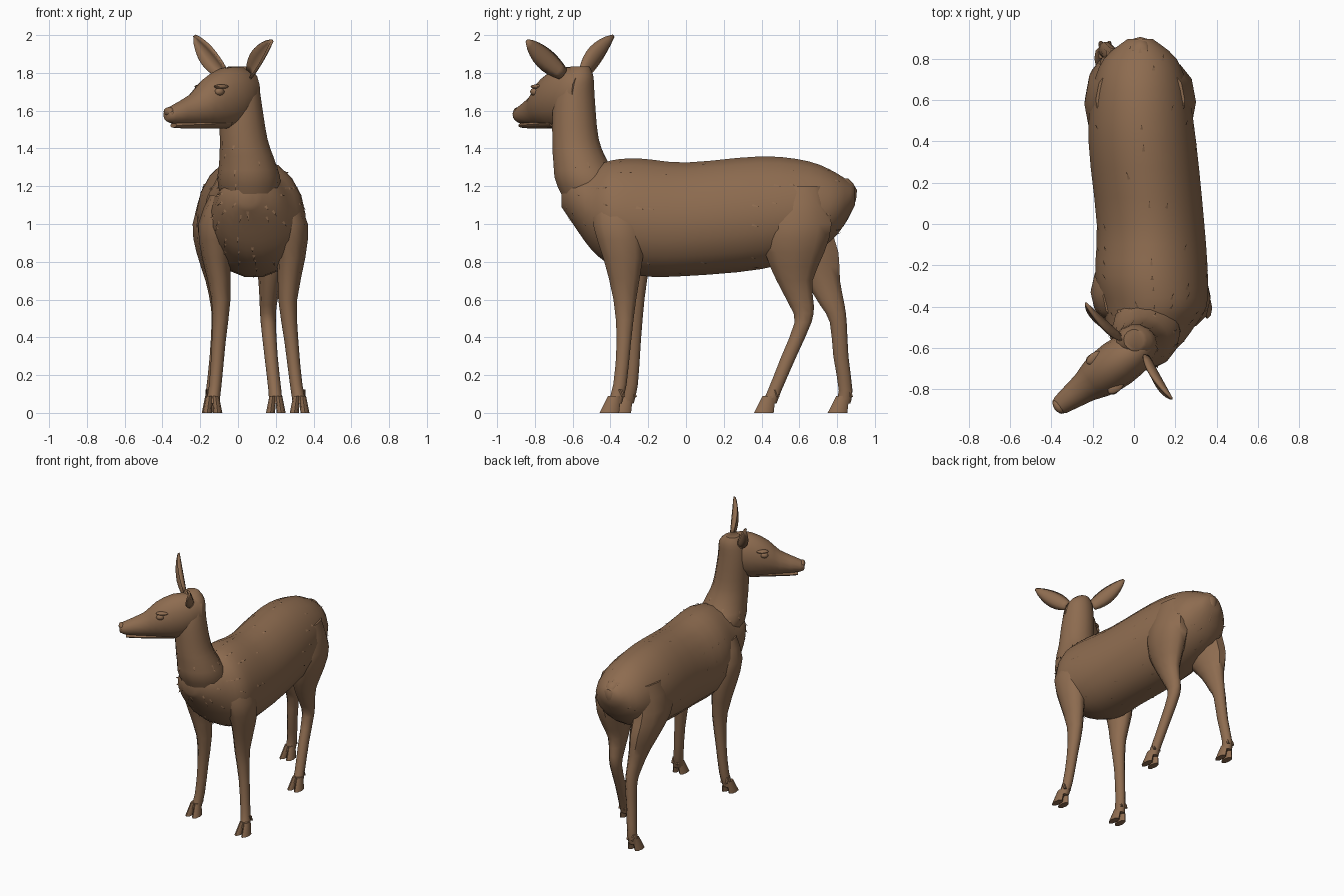
import bpy, bmesh, math, random
from mathutils import Vector as V

if "Cube" in bpy.data.objects:
    bpy.data.objects.remove(bpy.data.objects["Cube"])

random.seed(4)
fur = bpy.data.materials.new("brown_fur")
fur.diffuse_color = (0.27, 0.15, 0.08, 1)
fur.use_nodes = True
fur.node_tree.nodes["Principled BSDF"].inputs["Base Color"].default_value = fur.diffuse_color
X, Y, Z = V((1, 0, 0)), V((0, 1, 0)), V((0, 0, 1))


def finish(name, bm, normals=True):
    if normals:
        bmesh.ops.recalc_face_normals(bm, faces=bm.faces)
    me = bpy.data.meshes.new(name)
    bm.to_mesh(me)
    bm.free()
    me.materials.append(fur)
    ob = bpy.data.objects.new(name, me)
    bpy.context.collection.objects.link(ob)
    bpy.ops.object.select_all(action='DESELECT')
    ob.select_set(True)
    bpy.context.view_layer.objects.active = ob
    bpy.ops.object.shade_smooth_by_angle(angle=math.radians(50))
    return ob


def spline(rows, steps):
    """Smoothly interpolate rows of numbers (Catmull-Rom)."""
    out = []
    for i in range(len(rows) - 1):
        p0, p1 = rows[max(i - 1, 0)], rows[i]
        p2, p3 = rows[i + 1], rows[min(i + 2, len(rows) - 1)]
        for s in range(steps):
            t = s / steps
            out.append([0.5 * (2 * b + (c - a) * t + (2 * a - 5 * b + 4 * c - d) * t * t
                               + (3 * b - a - 3 * c + d) * t ** 3)
                        for a, b, c, d in zip(p0, p1, p2, p3)])
    return out + [list(rows[-1])]


def loft(name, rows, u, v, sides=12, steps=2, egg=0.0):
    """Skin oval rings; each row is x, y, z, radius along u, radius along v."""
    bm = bmesh.new()
    rings = []
    for x, y, z, a, b in spline(rows, steps):
        ring = []
        for k in range(sides):
            w = 2 * math.pi * k / sides
            c, s = math.cos(w), math.sin(w)
            ring.append(bm.verts.new(V((x, y, z)) + u * max(a, .004) * c * (1 - egg * s)
                                     + v * max(b, .004) * s))
        rings.append(ring)
    for r, q in zip(rings, rings[1:]):
        for k in range(sides):
            bm.faces.new((r[k], r[(k + 1) % sides], q[(k + 1) % sides], q[k]))
    bm.faces.new(rings[0])
    bm.faces.new(rings[-1])
    return finish(name, bm)


def ball(name, loc, size, axes):
    bm = bmesh.new()
    bmesh.ops.create_uvsphere(bm, u_segments=12, v_segments=8, radius=1)
    for vert in bm.verts:
        vert.co = loc + sum((ax * s * c for ax, s, c in zip(axes, size, vert.co)), V())
    return finish(name, bm)


# Torso: rows are x, y, z, half width, half height
body = loft("torso", [
    (.05, -.66, 1.16, .05, .07), (.06, -.6, 1.14, .15, .14), (.08, -.5, 1.08, .21, .22),
    (.1, -.4, 1.06, .25, .28), (.085, -.25, 1.037, .272, .315), (.08, 0, 1.025, .26, .305),
    (.04, .4, 1.06, .26, .303), (.03, .65, 1.085, .23, .25), (.03, .8, 1.105, .175, .165),
    (.03, .895, 1.15, .06, .05)], X, Z, 18, 3, .08)

# Neck: rows are x, y, z, half width, half depth
neck = loft("neck", [
    (.07, -.45, .95, .1, .1), (.06, -.51, 1.2, .165, .175), (.05, -.555, 1.32, .15, .15),
    (.03, -.585, 1.45, .126, .126), (.01, -.592, 1.66, .112, .112),
    (.01, -.57, 1.78, .092, .082), (0, -.56, 1.835, .05, .05)], X, Y, 14, 3)

# Head, turned to one side: rows are distance, z, half width, half height
fwd, side = V((-.81, -.59, 0)).normalized(), V((.59, -.81, 0)).normalized()


def on_head(s, off, z):
    return V((.05, -.58, z)) + fwd * s + side * off


def head_part(name, rows):
    loft(name, [(*on_head(s, 0, z), a, b) for s, z, a, b in rows], side, Z, 14)


head_part("head", [
    (-.04, 1.7, .06, .09), (.04, 1.68, .1, .152), (.16, 1.665, .115, .163),
    (.28, 1.64, .102, .125), (.36, 1.605, .075, .085), (.5, 1.578, .048, .045),
    (.53, 1.578, .028, .026)])
head_part("lower_jaw", [
    (.15, 1.535, .07, .03), (.42, 1.524, .042, .018), (.485, 1.522, .028, .012)])
head_axes = (fwd, side, Z)
ball("nose", on_head(.515, 0, 1.595), (.022, .036, .024), head_axes)
for n, sg in (("left", 1), ("right", -1)):
    ball(n + "_eye", on_head(.25, .092 * sg, 1.70), (.028, .022, .021), head_axes)
    ball(n + "_brow", on_head(.235, .088 * sg, 1.727), (.045, .025, .012), head_axes)
    ball(n + "_nostril", on_head(.515, .032 * sg, 1.585), (.01, .008, .012), head_axes)


# Ears: cupped leaf shapes opening forwards
def ear(name, base, tip):
    base, tip = V(base), V(tip)
    a = tip - base
    w = (Z - a * (Z.dot(a) / a.length_squared)).normalized()
    n = a.cross(w).normalized()
    if n.dot(fwd) < 0:
        n = -n
    bm = bmesh.new()
    grid = []
    for i in range(9):
        t = i / 8
        hw = .005 + .05 * math.sin(math.pi * (.15 + .85 * t)) ** .8 if i < 8 else .005
        grid.append([bm.verts.new(base + a * t + w * hw * c + n * (hw * .6 * c * c - .012))
                     for c in (-1, -.5, 0, .5, 1)])
    for r, q in zip(grid, grid[1:]):
        for k in range(4):
            bm.faces.new((r[k], r[k + 1], q[k + 1], q[k]))
    m = finish(name, bm).modifiers.new("thickness", 'SOLIDIFY')
    m.thickness, m.offset = .014, 0


ear("right_ear", (-.075, -.545, 1.795), (-.24, -.395, 1.995))
ear("left_ear", (.06, -.65, 1.795), (.17, -.85, 1.97))


def leg(name, rows):
    loft(name, rows, X, Y, 10)
    fx, fy = rows[-1][:2]
    # Cloven hoof and dew claws
    for n, sg in (("outer", 1), ("inner", -1)):
        loft(f"{name}_{n}_toe", [
            (fx + (.016 + .012 * t) * sg, fy - .028 * t, .09 * (1 - t),
             .018 + .006 * t, .034 + .018 * t) for t in (0, .5, 1)], X, Y, 8)
        loft(f"{name}_{n}_dew_claw", [
            (fx + .02 * sg, fy + .03 + .017 * t, .125 - .04 * t, .011, .012 - .003 * t)
            for t in (0, 1)], X, Y, 6, 1)


# Front legs share a profile (z, offset, y, half width, half depth); the left one splays
front = [(1.15, .15, -.35, .08, .12), (1, .19, -.33, .1, .14), (.82, .195, -.297, .075, .11),
         (.6, .17, -.28, .05, .063), (.38, .182, -.277, .037, .04),
         (.15, .2, -.29, .033, .037), (.05, .215, -.315, .036, .04)]
leg("front_right_leg", [(.08 - o, y, z, a, b) for z, o, y, a, b in front])
leg("front_left_leg", [(.08 + o + .033 * (1 - z), y - .03 - .035 * (1 - z), z, a, b)
                       for z, o, y, a, b in front])

# Hind legs: z, offset, y of left leg, y of right leg, half width, half depth
hind = [(1.2, .135, .6, .6, .08, .14), (1, .16, .59, .58, .11, .19),
        (.85, .155, .575, .65, .095, .165), (.7, .14, .575, .72, .062, .1),
        (.57, .13, .612, .775, .045, .068), (.48, .13, .62, .806, .04, .047),
        (.3, .145, .545, .82, .035, .042), (.12, .165, .47, .845, .034, .038),
        (.05, .17, .44, .83, .036, .042)]
leg("hind_left_leg", [(.03 + o, y, z, a, b) for z, o, y, _, a, b in hind])
leg("hind_right_leg", [(.03 - o, y, z, a, b) for z, o, _, y, a, b in hind])

# Short tail lying against the rump
loft("tail", [(.03, .83, 1.24, .04, .03), (.03, .875, 1.18, .045, .03),
              (.03, .86, 1.08, .035, .025), (.03, .825, .99, .01, .01)], X, Y, 8)

# Scattered fur tufts lying back along the coat
bm = bmesh.new()
for ob, count, flow in ((body, 110, V((0, 1, -.35))), (neck, 25, V((0, .3, -1)))):
    polys = [p for p in ob.data.polygons if len(p.vertices) == 4 and p.center.y < .84
             and p.center.z < 1.45]
    for p in random.sample(polys, min(count, len(polys))):
        n = p.normal
        g = flow - n * flow.dot(n)
        if g.length < .3:
            continue
        g.normalize()
        s, c = n.cross(g) * random.uniform(.006, .012), p.center
        bm.faces.new([bm.verts.new(q) for q in (
            c - s - n * .004, c + s - n * .004, c + g * random.uniform(.03, .06) + n * .01)])
finish("fur_tufts", bm, False)
